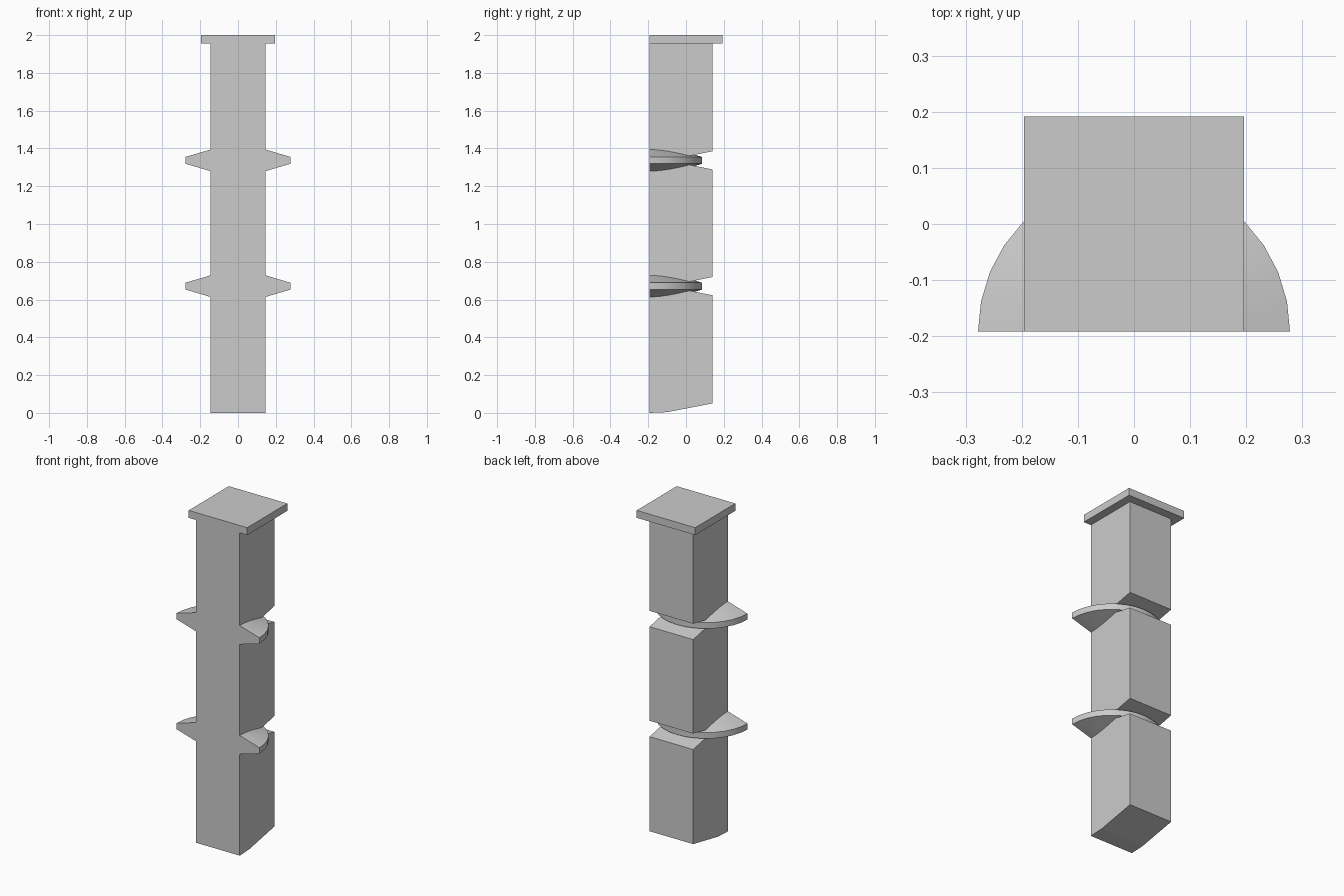
import bpy, bmesh, math

cube = bpy.data.objects.get("Cube")
if cube:
    bpy.data.objects.remove(cube, do_unlink=True)

grey = bpy.data.materials.new("plain grey")
grey.use_nodes = True
grey.diffuse_color = (0.6, 0.6, 0.6, 1)
grey.node_tree.nodes["Principled BSDF"].inputs["Base Color"].default_value = grey.diffuse_color

FRONT, BACK = -0.192, 0.14
HALF_W = 0.146
JOINTS = (0.671, 1.337)
CAP_Z = 1.955


def loft(name, sections):
    """Skin a row of matching closed sections and cap both ends."""
    bm = bmesh.new()
    rings = [[bm.verts.new(p) for p in s] for s in sections]
    n = len(rings[0])
    for a, b in zip(rings, rings[1:]):
        for i in range(n):
            j = (i + 1) % n
            bm.faces.new((a[i], a[j], b[j], b[i]))
    bm.faces.new(rings[0])
    bm.faces.new(rings[-1])
    bmesh.ops.recalc_face_normals(bm, faces=bm.faces)
    mesh = bpy.data.meshes.new(name)
    bm.to_mesh(mesh)
    bm.free()
    mesh.materials.append(grey)
    obj = bpy.data.objects.new(name, mesh)
    bpy.context.collection.objects.link(obj)
    return obj


def extrude_x(name, profile, half):
    return loft(name, [[(x, y, z) for y, z in profile] for x in (-half, half)])


# Square shaft with a sloped foot and V notches cut from the back
profile = [(FRONT, 0), (-0.1, 0.004), (BACK, 0.05)]
for z in JOINTS:
    profile += [(BACK, z - 0.048), (-0.1, z), (BACK, z + 0.048)]
profile += [(BACK, CAP_Z), (FRONT, CAP_Z)]
extrude_x("shaft", profile, HALF_W)

# Flat cap, flush with the shaft at the front
extrude_x("cap", [(FRONT, CAP_Z), (-FRONT, CAP_Z), (-FRONT, 2), (FRONT, 2)], 0.196)

# Half-round tapered flanges wrapping the back of each joint
STEPS, RIM = 16, 0.278
for label, z in zip(("lower", "upper"), JOINTS):
    section = [(HALF_W, z - 0.057), (RIM, z - 0.018), (RIM, z + 0.018), (HALF_W, z + 0.057)]
    angles = [math.pi * i / STEPS for i in range(STEPS + 1)]
    flange = loft(label + "_flange", [
        [(r * math.cos(a), FRONT + r * math.sin(a), h) for r, h in section] for a in angles])
    bpy.ops.object.select_all(action='DESELECT')
    flange.select_set(True)
    bpy.context.view_layer.objects.active = flange
    bpy.ops.object.shade_smooth_by_angle(angle=math.radians(30))
